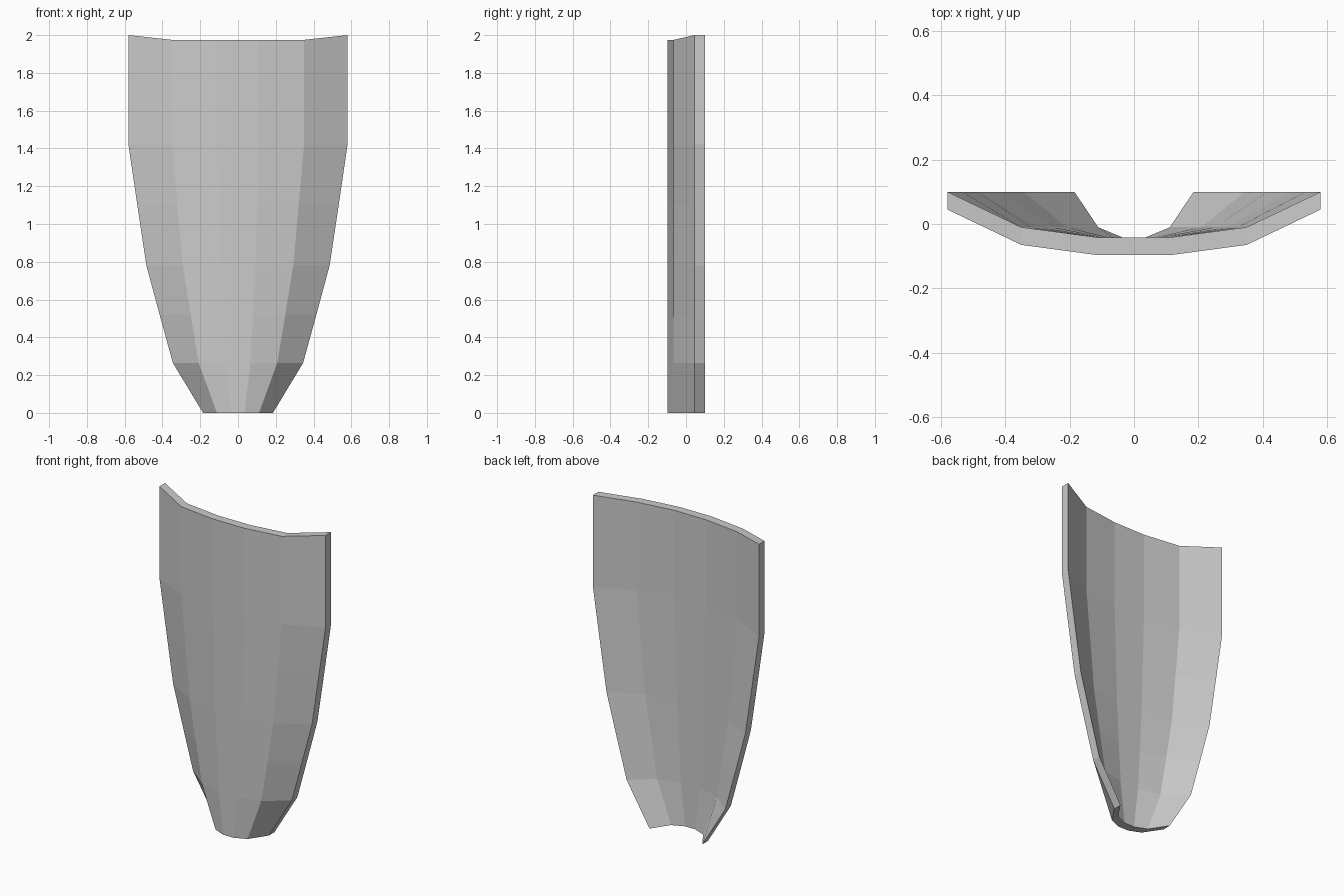
import bpy, bmesh

if "Cube" in bpy.data.objects:
    bpy.data.objects.remove(bpy.data.objects["Cube"])

# Cross-section of the plate: (fraction of half width, front y), left to right
half = [(1.0, 0.045), (0.603, -0.065), (0.19, -0.097)]
section = [(-f, y) for f, y in half] + [(f, y) for f, y in reversed(half)]
THICKNESS = 0.055

# Outline: (height, half width), bottom to top
outline = [(0, 0.185), (0.265, 0.345), (0.52, 0.415), (0.78, 0.485),
           (1.1, 0.533), (1.42, 0.58), (1.975, 0.58)]


def add_layer(bm, y_offset):
    """One curved sheet of vertices, as rows of columns."""
    rows = []
    for z, w in outline:
        row = []
        for f, y in section:
            # the two top corners rise slightly
            lift = 0.025 if z == outline[-1][0] and abs(f) == 1 else 0
            row.append(bm.verts.new((f * w, y + y_offset, z + lift)))
        rows.append(row)
    return rows


# Front and back sheets
bm = bmesh.new()
front = add_layer(bm, 0)
back = add_layer(bm, THICKNESS)
rows, cols = len(outline), len(section)
for r in range(rows - 1):
    for c in range(cols - 1):
        for s in (front, back):
            bm.faces.new((s[r][c], s[r][c + 1], s[r + 1][c + 1], s[r + 1][c]))

# Rim joining the sheets: bottom and top, then both sides
for r in (0, rows - 1):
    for c in range(cols - 1):
        bm.faces.new((front[r][c], front[r][c + 1], back[r][c + 1], back[r][c]))
for c in (0, cols - 1):
    for r in range(rows - 1):
        bm.faces.new((front[r][c], front[r + 1][c], back[r + 1][c], back[r][c]))

bmesh.ops.recalc_face_normals(bm, faces=bm.faces)
mesh = bpy.data.meshes.new("shield_plate")
bm.to_mesh(mesh)
bm.free()
plate = bpy.data.objects.new("shield_plate", mesh)
bpy.context.collection.objects.link(plate)
